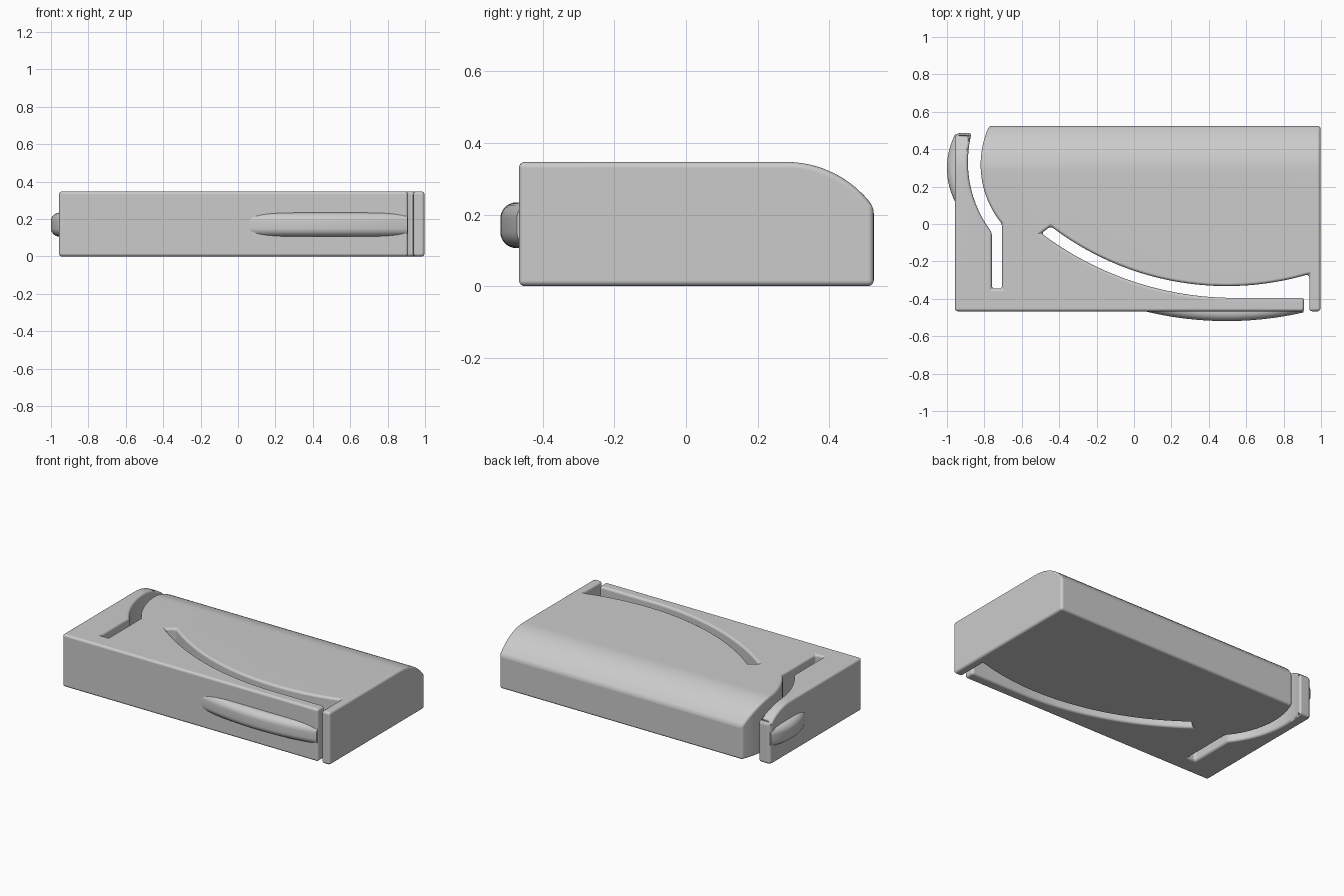
import bpy, bmesh, math
from mathutils import Vector

if "Cube" in bpy.data.objects:
    bpy.data.objects.remove(bpy.data.objects["Cube"], do_unlink=True)

grey = bpy.data.materials.new("grey plastic")
grey.use_nodes = True
grey.diffuse_color = (0.6, 0.6, 0.6, 1)
grey.node_tree.nodes["Principled BSDF"].inputs["Base Color"].default_value = (0.6, 0.6, 0.6, 1)

HEIGHT = 0.347
FRONT, BACK, LEFT, RIGHT = -0.467, 0.525, 0.997, -0.957


def arc(a, m, b, n):
    """Points on the circle that runs from a through m to b."""
    a, m, b = Vector(a), Vector(m), Vector(b)
    p, q = m - a, b - a
    d = 2 * (p.x * q.y - p.y * q.x)
    c = a + Vector((q.y * p.dot(p) - p.y * q.dot(q), p.x * q.dot(q) - q.x * p.dot(p))) / d
    turn = (a - c).angle_signed(b - c)
    start = math.atan2(a.y - c.y, a.x - c.x)
    r = (a - c).length
    return [c + r * Vector((math.cos(start - turn * i / n), math.sin(start - turn * i / n)))
            for i in range(n + 1)]


def make_object(name, bm):
    bmesh.ops.recalc_face_normals(bm, faces=bm.faces)
    mesh = bpy.data.meshes.new(name)
    bm.to_mesh(mesh)
    bm.free()
    mesh.materials.append(grey)
    ob = bpy.data.objects.new(name, mesh)
    bpy.context.collection.objects.link(ob)
    bpy.ops.object.select_all(action='DESELECT')
    ob.select_set(True)
    bpy.context.view_layer.objects.active = ob
    return ob


# Housing outline with two spring arms cut free by curved slots
outline = [(RIGHT, FRONT), (0.91, FRONT), (0.91, -0.395)]
outline += arc((0.53, -0.395), (0.0, -0.309), (-0.495, -0.05), 28)
outline += arc((-0.445, -0.012), (0.0, -0.25), (0.915, -0.274), 36)
outline += [(0.937, -0.27), (0.937, FRONT), (LEFT, FRONT), (LEFT, BACK), (-0.775, BACK)]
outline += arc((-0.785, 0.5), (-0.82, 0.31), (-0.705, 0.0), 18)
outline += [(-0.705, -0.345), (-0.76, -0.345)]
outline += arc((-0.76, -0.045), (-0.885, 0.27), (-0.868, 0.486), 18)
outline += [(-0.945, 0.486), (RIGHT, 0.465)]

bm = bmesh.new()
base = bm.faces.new([bm.verts.new((p[0], p[1], 0)) for p in outline])
top = bmesh.ops.extrude_face_region(bm, geom=[base])
bmesh.ops.translate(bm, vec=(0, 0, HEIGHT), verts=[v for v in top["geom"] if isinstance(v, bmesh.types.BMVert)])

# Round the top down towards the back
CURVE_Y, RADIUS = 0.28, 0.3
for i in range(12):
    y = CURVE_Y + RADIUS * math.sin(math.radians(4.5 * i))
    bmesh.ops.bisect_plane(bm, geom=bm.verts[:] + bm.edges[:] + bm.faces[:], dist=1e-4,
                           plane_co=(0, y, 0), plane_no=(0, 1, 0))
for v in bm.verts:
    if v.co.z > HEIGHT / 2 and v.co.y > CURVE_Y:
        v.co.z -= RADIUS - math.sqrt(RADIUS ** 2 - (v.co.y - CURVE_Y) ** 2)
housing = make_object("housing", bm)
bpy.ops.object.shade_smooth()
bevel = housing.modifiers.new("soft edges", 'BEVEL')
bevel.width = 0.016
bevel.segments = 4
bevel.limit_method = 'ANGLE'
bevel.angle_limit = math.radians(30)
bevel.use_clamp_overlap = False
bevel.harden_normals = True


# Bowed push pads on the spring arms
def push_pad(name, path, inward, depth):
    low, high, r = 0.106, 0.234, 0.045
    half = [(depth, low)]
    for i in range(9):
        a = math.pi / 2 * i / 8
        half.append((r - r * math.sin(a), low + r - r * math.cos(a)))
    section = half + [(o, low + high - z) for o, z in reversed(half)]
    bm = bmesh.new()
    rings = []
    for p in path:
        rings.append([bm.verts.new((p.x + inward[0] * o, p.y + inward[1] * o, z)) for o, z in section])
    n = len(section)
    for r1, r2 in zip(rings, rings[1:]):
        for k in range(n):
            bm.faces.new((r1[k], r1[(k + 1) % n], r2[(k + 1) % n], r2[k]))
    bm.faces.new(rings[0])
    bm.faces.new(rings[-1])
    make_object(name, bm)
    bpy.ops.object.shade_smooth_by_angle(angle=math.radians(35))


push_pad("front_push_pad", arc((0.06, FRONT), (0.5, -0.519), (0.905, -0.473), 32), (0, 1), 0.06)
push_pad("side_push_pad", arc((RIGHT, 0.12), (-1.0, 0.31), (RIGHT, 0.478), 24), (1, 0), 0.055)
